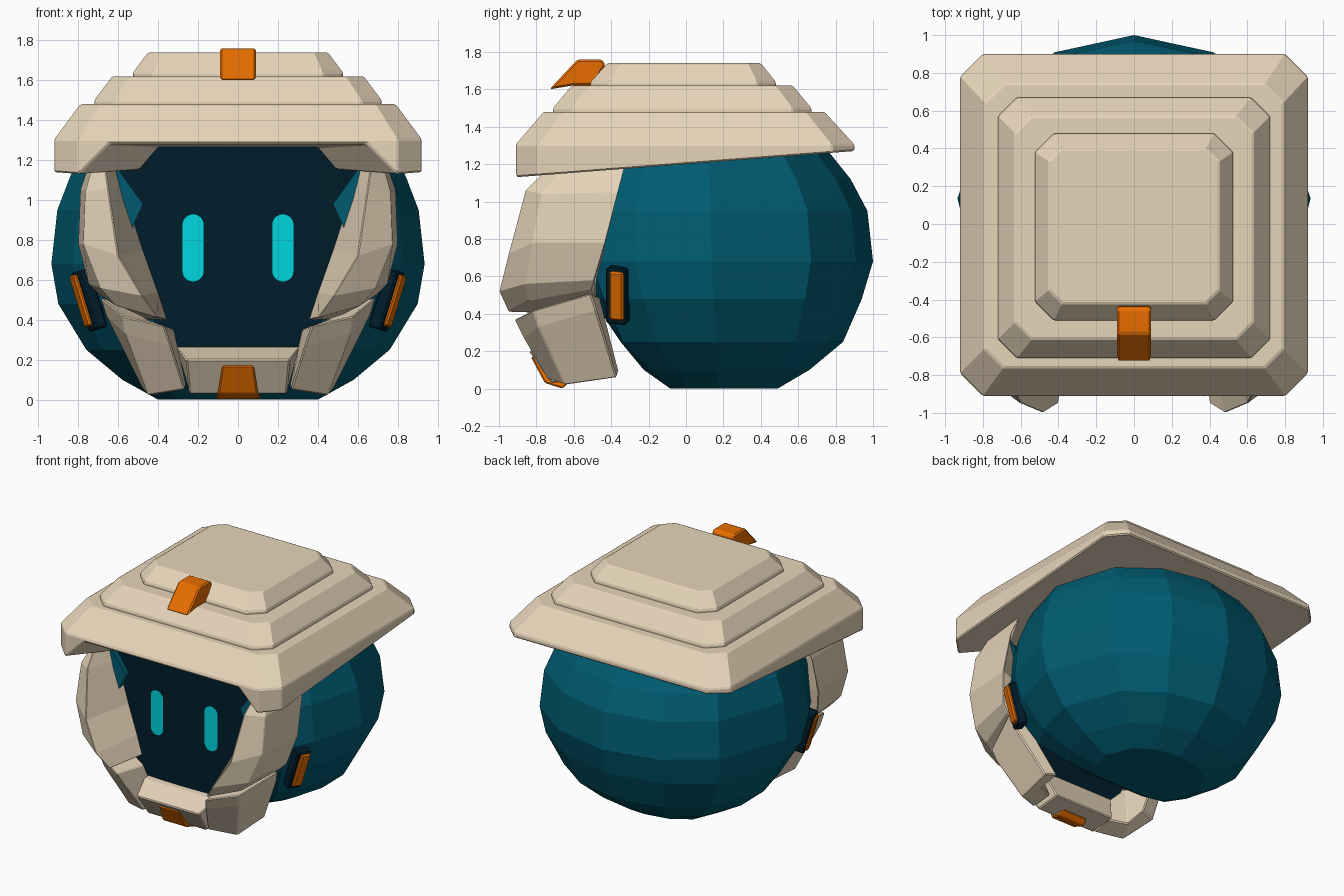
import bpy, bmesh, math
from mathutils import Matrix, Vector

if "Cube" in bpy.data.objects:
    bpy.data.objects.remove(bpy.data.objects["Cube"])


def material(name, rgb):
    m = bpy.data.materials.new(name)
    m.diffuse_color = (*rgb, 1)
    m.use_nodes = True
    m.node_tree.nodes["Principled BSDF"].inputs["Base Color"].default_value = m.diffuse_color
    return m


TEAL = material("teal", (0.0, 0.105, 0.165))
NAVY = material("dark_navy", (0.0, 0.012, 0.024))
BEIGE = material("beige", (0.80, 0.665, 0.49))
ORANGE = material("orange", (0.85, 0.165, 0.0))
CYAN = material("cyan", (0.0, 0.68, 0.74))


def finish(name, bm, mat, bevel=0.0):
    bmesh.ops.recalc_face_normals(bm, faces=bm.faces[:])
    me = bpy.data.meshes.new(name)
    bm.to_mesh(me)
    bm.free()
    me.materials.append(mat)
    ob = bpy.data.objects.new(name, me)
    bpy.context.collection.objects.link(ob)
    if bevel:
        mod = ob.modifiers.new("edge_bevel", "BEVEL")
        mod.width = bevel
        mod.segments = 1
        mod.limit_method = "ANGLE"
        mod.angle_limit = math.radians(35)
    return ob


def loft(name, rows, mat, bevel=0.0, caps=None, notch=None):
    """Skin closed rows of points and cap both ends; notch adds points to the first cap."""
    bm = bmesh.new()
    vs = [[bm.verts.new(p) for p in row] for row in rows]
    n = len(rows[0])
    for a, b in zip(vs, vs[1:]):
        for i in range(n):
            j = (i + 1) % n
            bm.faces.new((a[i], a[j], b[j], b[i]))
    caps = caps or [range(n)]
    first, first_caps = vs[0], caps
    if notch:
        first = vs[0] + [bm.verts.new(p) for p in notch[0]]
        first_caps = notch[1]
    for row, cs in ((first, first_caps), (vs[-1], caps)):
        for cap in cs:
            bm.faces.new([row[i] for i in cap])
    return finish(name, bm, mat, bevel)


def flip(rows, s):
    return [[(s * x, y, z) for x, y, z in row] for row in rows]


# Head: one plan outline scaled into stacked rings
# rings are (z, centre y, x radius, y radius, flat front y)
HALF = [(.45, .905), (.80, .655), (1.0, .10), (.885, -.33), (.735, -.57), (.45, -.64)]
PLAN = [(0, 1)] + HALF + [(-x, y) for x, y in reversed(HALF)]
HEAD = [(0, .14, .40, .35, -.20), (.10, .12, .58, .54, -.26), (.25, .09, .76, .75, -.35),
        (.48, .06, .90, .88, -.52), (.68, .04, .935, .96, -.57), (.95, .04, .905, .93, -.57),
        (1.12, .04, .84, .84, -.57), (1.27, .03, .75, .73, -.54), (1.5, 0, .4, .4, -.4)]
loft("head", [[(rx * x, max(front, cy + ry * y), z) for x, y in PLAN]
              for z, cy, rx, ry, front in HEAD], TEAL)


# Recessed visor and eyes: sheets on a slightly curved surface
def sheet(name, rows, cols, offset, mat):
    bm = bmesh.new()
    grid = []
    for z, x0, x1 in rows:
        xs = [x0 + (x1 - x0) * i / cols for i in range(cols + 1)]
        grid.append([bm.verts.new((x, -.64 + .1 * x * x - offset, z)) for x in xs])
    for a, b in zip(grid, grid[1:]):
        for i in range(cols):
            bm.faces.new((a[i], a[i + 1], b[i + 1], b[i]))
    ob = finish(name, bm, mat)
    if ob.data.polygons[0].normal.y > 0:
        ob.data.flip_normals()
    for p in ob.data.polygons:
        p.use_smooth = True


VISOR = [(1.29, .58), (1.17, .64), (.97, .59), (.75, .52), (.5, .46), (.24, .36)]
sheet("visor", [(z, -w, w) for z, w in VISOR], 12, 0, NAVY)

R = .055
for s, side in ((-1, "left"), (1, "right")):
    rows = []
    for k in range(16):
        a = math.pi * (k if k < 8 else k - 1) / 14 - math.pi / 2
        z = (.645 if k < 8 else .875) + R * math.sin(a)
        w = max(R * math.cos(a), .004)
        rows.append((z, s * .225 - w, s * .225 + w))
    sheet("eye_" + side, rows, 4, .009, CYAN)
    # teal temple corner beside the visor
    tri = [(s * .62, 1.18), (s * .475, .98), (s * .54, .84)]
    loft("temple_" + side, [[(x, y, z) for x, z in tri] for y in (-.655, -.58)], TEAL)


# Stepped hat: chamfered square loops
def square(hx, y0, y1, c, z, e=None):
    e = e or hx * .7
    a = hx - c
    return [(x, y, z) for x, y in (
        (-e, y0), (e, y0), (a, y0), (hx, y0 + c), (hx, y1 - c), (a, y1),
        (e, y1), (-e, y1), (-a, y1), (-hx, y1 - c), (-hx, y0 + c), (-a, y0))]


CAPS = [(0, 1, 6, 7), (1, 2, 3, 4, 5, 6), (7, 8, 9, 10, 11, 0)]
# brim underside rises to the back, with a notch over the visor
under = [(x, y, 1.28 if i < 2 else 1.13 + .14 * (y + .91) / 1.81)
         for i, (x, y, z) in enumerate(square(.92, -.91, .90, .12, 0, .65))]
notch = ([(-.36, -.58, 1.265), (.36, -.58, 1.265), (.46, -.58, 1.156), (-.46, -.58, 1.156)],
         [(0, 1, 13, 12), (1, 2, 14, 13), (11, 0, 12, 15), (12, 13, 14, 15),
          (2, 3, 4, 5, 6, 14), (6, 7, 15, 14), (7, 8, 9, 10, 11, 15)])
loft("hat_brim", [under, square(.92, -.91, .90, .12, 1.305, .65),
                  square(.79, -.76, .74, .10, 1.48, .62)], BEIGE, .008, CAPS, notch)
loft("hat_middle_tier", [square(.72, -.71, .67, .10, 1.46), square(.72, -.71, .67, .10, 1.50),
                         square(.63, -.61, .57, .09, 1.62)], BEIGE, .008, CAPS)
loft("hat_top_tier", [square(.525, -.51, .48, .10, 1.60), square(.525, -.51, .48, .10, 1.64),
                      square(.45, -.42, .40, .07, 1.74)], BEIGE, .008, CAPS)

# Orange hook on the hat front
hook = [(-.73, 1.60), (-.58, 1.76), (-.45, 1.76), (-.43, 1.73), (-.50, 1.62), (-.61, 1.62)]
loft("hat_hook", [[(x, y, z) for y, z in hook] for x in (-.09, .09)], ORANGE, .01)

# Cheek guards: rows of inner edge, front ridge, side ridge, back edge
CHEEK = [
    [(.62, -.61, 1.20), (.67, -.72, 1.20), (.72, -.64, 1.20), (.74, -.32, 1.20)],
    [(.575, -.61, 1.05), (.65, -.86, 1.06), (.765, -.77, 1.04), (.79, -.36, 1.05)],
    [(.475, -.61, .75), (.60, -.95, .72), (.775, -.82, .78), (.80, -.43, .78)],
    [(.40, -.61, .54), (.48, -1.0, .52), (.69, -.86, .56), (.75, -.49, .58)],
    [(.355, -.61, .40), (.40, -.95, .41), (.61, -.84, .47), (.70, -.51, .53)],
]
CHEEK = [row + [(row[0][0] + .12, -.48, row[0][2])] for row in CHEEK]

# Jaw guards: rows of top, middle, bottom, inner bottom, inner top
JAW = [
    [(.37, -.92, .37), (.335, -.87, .27), (.265, -.74, .05), (.26, -.58, .07), (.32, -.66, .35)],
    [(.58, -.82, .42), (.565, -.79, .33), (.45, -.65, .02), (.38, -.52, .06), (.45, -.62, .40)],
    [(.69, -.51, .51), (.66, -.48, .42), (.48, -.37, .06), (.38, -.36, .09), (.58, -.46, .49)],
]

for s, side in ((-1, "left"), (1, "right")):
    loft("cheek_guard_" + side, flip(CHEEK, s), BEIGE, .008)
    loft("jaw_guard_" + side, flip(JAW, s), BEIGE, .008)
    # side clip on a dark base plate
    for name, x, size, mat in (("clip_base_", .745, (.07, .115, .31), NAVY),
                               ("clip_", .77, (.06, .08, .27), ORANGE)):
        bm = bmesh.new()
        turn = (Matrix.Translation(Vector((s * x, -.365, .50)))
                @ Matrix.Rotation(s * math.radians(17), 4, "Y")
                @ Matrix.Rotation(-s * math.radians(20), 4, "Z")
                @ Matrix.Diagonal((*size, 1)))
        bmesh.ops.create_cube(bm, size=1, matrix=turn)
        finish(name + side, bm, mat, .01)

# Chin guard and its orange latch
CHIN = [(.31, -.61, .265), (.31, -.68, .26), (.26, -.84, .20), (.245, -.72, .03), (.245, -.52, .05)]
LATCH = [(.08, -.83, .17), (.10, -.755, .03), (.115, -.66, 0), (.10, -.62, .04), (.07, -.70, .17)]
for name, pts, mat in (("chin_guard", CHIN, BEIGE), ("chin_latch", LATCH, ORANGE)):
    loft(name, flip([pts], -1) + [pts], mat, .008)
